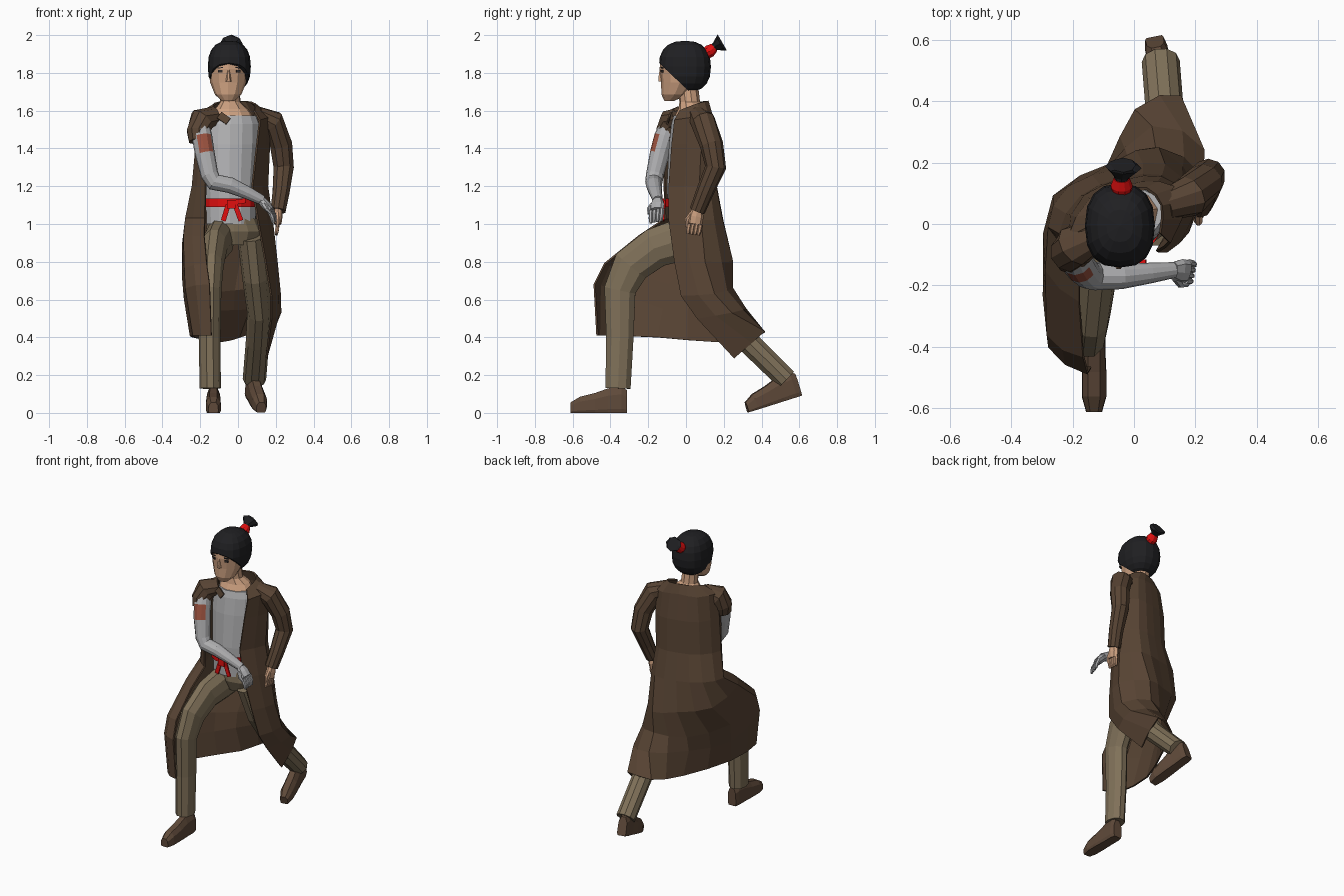
import bpy, bmesh, math
from mathutils import Vector, Matrix

def material(name, r, g, b):
    m = bpy.data.materials.new(name)
    m.diffuse_color = (r, g, b, 1)
    return m

COAT = material("coat brown", 0.098, 0.058, 0.034)
SHOE = material("shoe brown", 0.115, 0.068, 0.042)
TROUSER = material("trouser tan", 0.215, 0.165, 0.10)
SHIRT = material("shirt grey", 0.46, 0.46, 0.47)
METAL = material("arm grey", 0.42, 0.42, 0.43)
SKIN = material("skin", 0.62, 0.36, 0.22)
HAIR = material("hair black", 0.014, 0.014, 0.016)
RED = material("sash red", 0.75, 0.005, 0.005)
PATCH = material("patch rust", 0.33, 0.085, 0.05)
EYE = material("eye dark", 0.03, 0.025, 0.025)

X, Y, Z = Vector((1, 0, 0)), Vector((0, 1, 0)), Vector((0, 0, 1))

def finish(name, bm, *mats):
    bmesh.ops.recalc_face_normals(bm, faces=bm.faces)
    me = bpy.data.meshes.new(name)
    bm.to_mesh(me)
    bm.free()
    for m in mats:
        me.materials.append(m)
    ob = bpy.data.objects.new(name, me)
    bpy.context.collection.objects.link(ob)
    return ob

def skin_rows(bm, rows, closed):
    vs = [[bm.verts.new(p) for p in r] for r in rows]
    n = len(vs[0])
    for a, b in zip(vs, vs[1:]):
        for i in range(n if closed else n - 1):
            j = (i + 1) % n
            bm.faces.new((a[i], a[j], b[j], b[i]))
    if closed:
        bm.faces.new(vs[0])
        bm.faces.new(vs[-1])

def tube(name, mat, pts, n=8, ref=X, level=False, twist=0.0):
    """Loft through (x, y, z, ru[, rv]); level keeps every ring horizontal."""
    cs = [Vector(p[:3]) for p in pts]
    rows = []
    for i, p in enumerate(pts):
        ru, rv = p[3], p[-1]
        if level:
            u, v = Vector((math.cos(twist), math.sin(twist), 0)), Vector((-math.sin(twist), math.cos(twist), 0))
        else:
            t = Vector()
            if i: t += (cs[i] - cs[i - 1]).normalized()
            if i < len(cs) - 1: t += (cs[i + 1] - cs[i]).normalized()
            t.normalize()
            u = (ref - t * ref.dot(t)).normalized()
            v = t.cross(u)
        rows.append([cs[i] + u * ru * math.cos(k * math.tau / n) + v * rv * math.sin(k * math.tau / n)
                     for k in range(n)])
    bm = bmesh.new()
    skin_rows(bm, rows, True)
    return finish(name, bm, mat)

def plate(name, mat, loc, size, rx=0, ry=0, rz=0):
    bm = bmesh.new()
    m = (Matrix.Translation(loc) @ Matrix.Rotation(rz, 4, 'Z') @ Matrix.Rotation(ry, 4, 'Y')
         @ Matrix.Rotation(rx, 4, 'X') @ Matrix.Diagonal((*size, 1)))
    bmesh.ops.create_cube(bm, size=1, matrix=m)
    return finish(name, bm, mat)

# --- shirt, neck, pelvis and sash
TW = 0.23
tube("shirt", SHIRT, [(-.035, .01, 1.0, .135, .10), (-.04, .01, 1.2, .135, .11), (-.035, .02, 1.42, .15, .108),
                      (-.03, .02, 1.53, .148, .095), (-.03, .025, 1.575, .13, .088)], 14, level=True, twist=TW)
tube("neck", SKIN, [(-.03, .025, 1.56, .12, .09), (-.033, .03, 1.61, .088, .07), (-.04, .02, 1.645, .055, .055),
                    (-.045, .01, 1.73, .052, .055)], 10, level=True, twist=.2)
tube("pelvis", TROUSER, [(-.03, .02, 1.03, .13, .1), (-.02, .03, .96, .15, .11), (-.015, .04, .89, .11, .09)],
     12, level=True)
tube("sash", RED, [(-.04, .01, 1.09, .141, .117), (-.04, .01, 1.135, .141, .117)], 14, level=True, twist=TW)
plate("sash_knot", RED, (-.035, -.122, 1.105), (.045, .025, .045))
for i, a in enumerate((.3, -.35)):
    plate(f"sash_tail_{i}", RED, (-.035 - a * .1, -.118, 1.06), (.026, .009, .09), ry=a)
plate("sash_loop", RED, (.005, -.122, 1.118), (.07, .012, .025), ry=-.15)

# --- head, face and hair
tube("head", SKIN, [(-.052, -.088, 1.652, .034, .026), (-.052, -.06, 1.685, .07, .07), (-.052, -.032, 1.75, .096, .10),
                    (-.051, -.027, 1.82, .104, .113), (-.05, -.03, 1.862, .10, .106), (-.05, -.02, 1.90, .07, .07)],
     12, level=True)
tube("nose", SKIN, [(-.05, -.132, 1.755, .015, .016), (-.05, -.134, 1.775, .012, .014), (-.05, -.134, 1.82, .005, .006)],
     6, level=True)
for s, side in ((-1, "right"), (1, "left")):
    plate(side + "_eye", EYE, (-.046 + s * .047, -.127, 1.808), (.024, .009, .013), rz=s * .3)
    plate(side + "_eyebrow", HAIR, (-.046 + s * .047, -.127, 1.827), (.03, .009, .005), ry=s * .1, rz=s * .3)

bm = bmesh.new()
bmesh.ops.create_uvsphere(bm, u_segments=16, v_segments=10, radius=1)
for v in bm.verts:   # squared-off skull cap
    x, y, z = (math.copysign(abs(c) ** .82, c) for c in v.co)
    v.co = Vector((-.046 + .114 * x, -.006 + .138 * y, 1.833 + .137 * z))
bmesh.ops.bisect_plane(bm, geom=bm.verts[:] + bm.edges[:] + bm.faces[:], plane_co=(0, -.14, 1.85),
                       plane_no=(0, .70, .74), clear_inner=True)
bmesh.ops.holes_fill(bm, edges=[e for e in bm.edges if e.is_boundary])
finish("hair_cap", bm, HAIR)
tube("hair_band", RED, [(-.04, .085, 1.89, .028), (-.04, .125, 1.915, .036), (-.04, .15, 1.935, .026)], 10)
tube("hair_tuft", HAIR, [(-.04, .14, 1.93, .022), (-.04, .155, 1.94, .026, .022), (-.035, .185, 1.957, .06, .045),
                         (-.035, .192, 1.961, .04, .048)], 8)

# --- coat: rows run from the right front edge, round the back, to the left front edge
bodice = [
    [(-.11, -.06, 1.60), (-.13, 0, 1.63), (-.10, .07, 1.645), (-.03, .10, 1.65), (.04, .115, 1.65), (.09, .06, 1.635), (.085, -.03, 1.6)],
    [(-.16, -.10, 1.56), (-.21, -.04, 1.58), (-.14, .08, 1.58), (-.03, .12, 1.59), (.08, .135, 1.58), (.17, .08, 1.57), (.115, -.06, 1.55)],
    [(-.17, -.12, 1.42), (-.22, -.04, 1.42), (-.16, .09, 1.42), (-.03, .14, 1.42), (.09, .15, 1.42), (.165, .08, 1.42), (.10, -.075, 1.42)],
    [(-.17, -.115, 1.2), (-.24, -.03, 1.2), (-.17, .09, 1.2), (-.04, .145, 1.2), (.09, .155, 1.2), (.155, .07, 1.2), (.075, -.09, 1.2)],
    [(-.175, -.11, 1.03), (-.275, -.01, 1.03), (-.21, .12, 1.03), (-.05, .175, 1.02), (.10, .19, 1.02), (.18, .08, 1.02), (.105, -.09, 1.02)]]
skirt = [
    [(-.178, -.25, .935), (-.285, -.15, .93), (-.26, .09, .86), (-.07, .195, .82), (.08, .245, .8), (.205, .1, .8), (.145, -.06, .8)],
    [(-.165, -.43, .79), (-.28, -.36, .765), (-.27, -.09, .68), (-.11, .15, .64), (.07, .245, .66), (.222, .15, .63), (.175, -.025, .62)],
    [(-.15, -.485, .68), (-.275, -.40, .66), (-.255, -.12, .55), (-.11, .13, .54), (.06, .315, .55), (.225, .24, .53), (.175, .06, .5)],
    [(-.14, -.47, .41), (-.235, -.42, .41), (-.235, -.15, .4), (-.09, .16, .375), (.005, .37, .40), (.15, .415, .43), (.15, .255, .29)]]

def smooth_row(row):
    p = [Vector(q) for q in row]
    p = [2 * p[0] - p[1]] + p + [2 * p[-1] - p[-2]]
    out = []
    for i in range(1, len(p) - 2):
        out += [p[i], (9 * (p[i] + p[i + 1]) - p[i - 1] - p[i + 2]) / 16]
    return out + [p[-2]]

bm = bmesh.new()
skin_rows(bm, [smooth_row(r) for r in bodice + skirt], False)
coat = finish("coat", bm, COAT)
mod = coat.modifiers.new("cloth thickness", 'SOLIDIFY')
mod.thickness, mod.offset = .01, 0

# --- sleeves and arms
tube("left_sleeve", COAT, [(.10, .06, 1.575, .05), (.18, .09, 1.54, .068), (.228, .135, 1.42, .062),
                           (.242, .157, 1.3, .056), (.228, .10, 1.17, .047), (.212, .06, 1.07, .042)], 10, Y)
tube("right_torn_sleeve", COAT, [(-.12, -.03, 1.575, .05), (-.19, -.07, 1.55, .07), (-.208, -.092, 1.49, .066),
                                 (-.202, -.105, 1.44, .060)], 10, Y)
plate("torn_flap", COAT, (-.075, -.09, 1.56), (.06, .009, .04), rx=-.3, ry=.6, rz=-.25)
arm = tube("right_arm", METAL, [(-.2, -.09, 1.52, .05), (-.19, -.115, 1.46, .054), (-.175, -.14, 1.37, .052),
                                (-.15, -.165, 1.26, .047), (-.125, -.17, 1.222, .046), (-.04, -.17, 1.205, .042),
                                (.05, -.16, 1.165, .034), (.13, -.15, 1.125, .026)], 12, Y)
arm.data.materials.append(PATCH)
facing = Vector((.25, -1, 0)).normalized()
for f in arm.data.polygons:   # rust patch on the front of the upper arm
    if 1.38 < f.center.z < 1.45 and f.normal.dot(facing) > .72:
        f.material_index = 1

def hand(side, mat, wrist, knuckle, tip, across, s):
    """Palm, four fingers spread along 'across', and a thumb."""
    w, k, t, a = Vector(wrist), Vector(knuckle), Vector(tip), Vector(across).normalized()
    tube(side + "_palm", mat, [(*w, .028, .024), (*((w + k) / 2), .04, .025), (*k, .038, .02)], 8, a)
    for i in range(4):
        o = a * (i - 1.5) * .02
        mid = (k + t) / 2 + (k - w) * .12
        tube(f"{side}_finger_{i}", mat, [(*(k + o), .012), (*(mid + o), .011), (*(t + o * .9), .008)], 6, a)
    b = w.lerp(k, .35) + a * s * .025
    tube(side + "_thumb", mat, [(*b, .014), (*(b + a * s * .02 + (k - w) * .4), .012),
                                (*(b + a * s * .018 + (k - w) * .9), .007)], 6, Y + X)

hand("left", SKIN, (.212, .06, 1.08), (.21, .047, 1.0), (.202, .037, .945), (0, 1, -.1), -1)
hand("right", METAL, (.125, -.15, 1.125), (.172, -.155, 1.075), (.192, -.16, 1.01), (.2, 1, .2), -1)

# --- trousers
tube("right_trouser", TROUSER, [(-.09, .02, .93, .075, .12), (-.125, -.16, .875, .07, .11), (-.14, -.29, .78, .064, .105),
                                (-.148, -.35, .65, .06, .088), (-.15, -.35, .4, .058, .076),
                                (-.147, -.36, .13, .056, .07)], 10)
tube("left_trouser", TROUSER, [(.07, .03, .94, .075, .11), (.092, .1, .72, .07, .10), (.112, .2, .53, .064, .08),
                               (.103, .33, .375, .062, .064), (.087, .53, .178, .062, .06)], 10)

# --- shoes: cross-sections from heel to toe as (distance, half width, height)
def shoe(name, matrix):
    rows = []
    for d, w, h in ((0, .030, .12), (.03, .037, .14), (.10, .037, .13), (.17, .040, .105), (.25, .040, .085), (.30, .026, .055)):
        rows.append([matrix @ Vector((x * w, -d, z * h)) for x, z in
                     ((-.85, 0), (.85, 0), (1, .15), (.95, .7), (.5, 1), (-.5, 1), (-.95, .7), (-1, .15))])
    bm = bmesh.new()
    skin_rows(bm, rows, True)
    finish(name, bm, SHOE)

shoe("right_shoe", Matrix.Translation((-.13, -.312, 0)))
shoe("left_shoe", Matrix.Translation((.065, .61, .092)) @ Matrix.Rotation(.2, 4, 'Z') @ Matrix.Rotation(.3, 4, 'X'))
